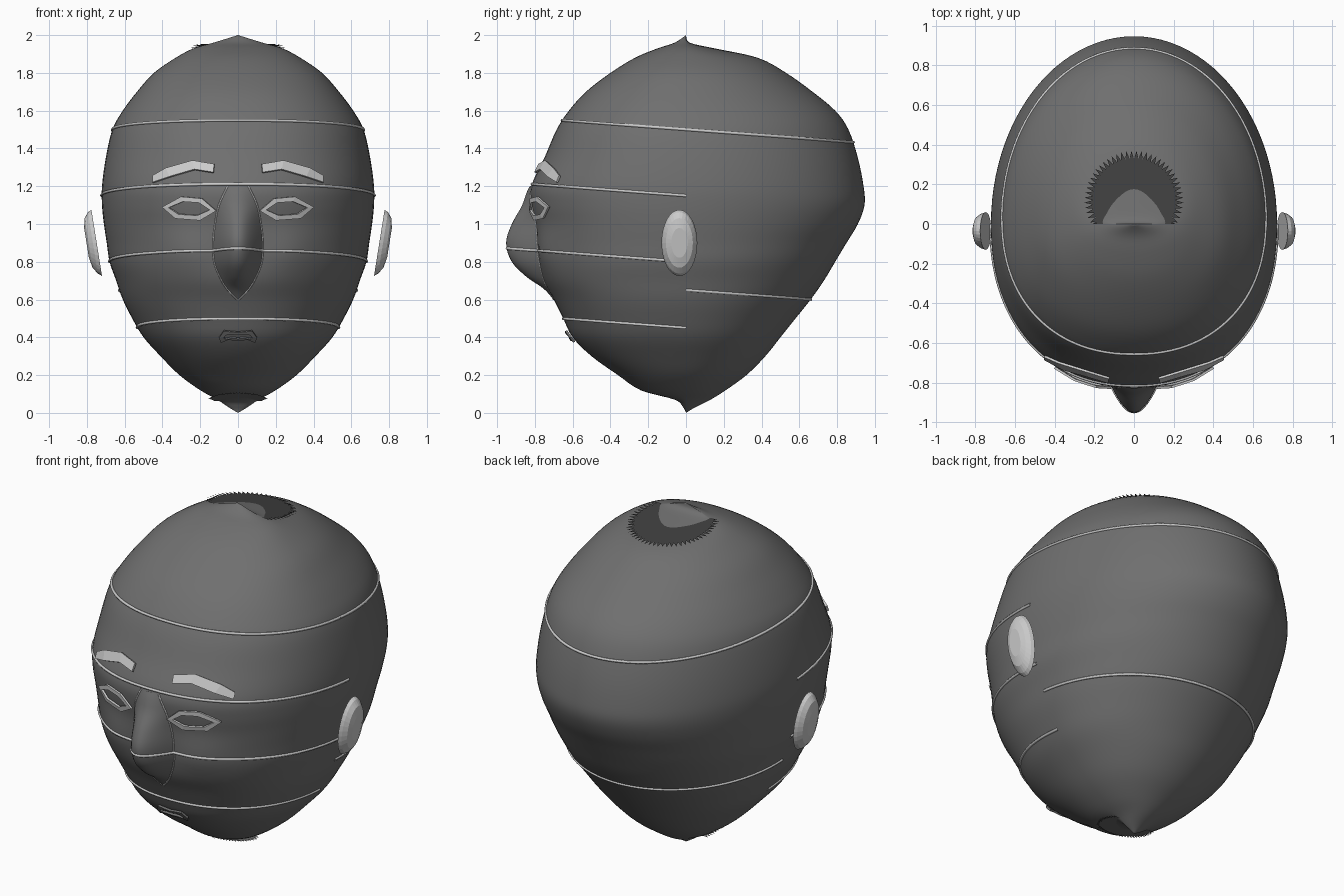
import bpy, bmesh, math
from math import sin, cos, pi

if "Cube" in bpy.data.objects:
    bpy.data.objects.remove(bpy.data.objects["Cube"])

# head profile rows: z, half width, front depth, back depth
ROWS = [(0, 0, 0, 0), (.03, .05, .015, .05), (.07, .11, .06, .13), (.12, .20, .24, .21),
        (.2, .31, .36, .32), (.3, .41, .50, .42), (.4, .50, .60, .50), (.5, .56, .65, .58),
        (.6, .61, .70, .66), (.7, .645, .755, .73), (.8, .68, .78, .79), (.9, .695, .79, .85),
        (1, .71, .80, .91), (1.1, .72, .82, .945), (1.2, .72, .82, .94), (1.35, .70, .75, .91),
        (1.5, .665, .685, .86), (1.6, .61, .62, .79), (1.7, .535, .53, .67), (1.8, .445, .40, .53),
        (1.88, .33, .27, .38), (1.93, .235, .15, .15), (1.96, .13, .06, .02), (2, 0, 0, 0)]
# nose rows: z, half width, height above the face
NOSE = [(.6, .004, 0), (.66, .06, .02), (.72, .095, .08), (.8, .125, .14), (.9, .13, .16),
        (1, .12, .12), (1.1, .10, .045), (1.2, .055, .005)]
N_EXP = 2.2


def smooth_rows(rows, n=4):
    """Catmull-Rom subdivision of a table of rows."""
    out = []
    for i in range(len(rows) - 1):
        a, b, c, d = (rows[max(0, min(len(rows) - 1, i + k))] for k in (-1, 0, 1, 2))
        for s in range(n):
            t = s / n
            out.append([.5 * (2*q + (r-p)*t + (2*p-5*q+4*r-w)*t*t + (3*q-p-3*r+w)*t**3)
                        for p, q, r, w in zip(a, b, c, d)])
    return out + [list(rows[-1])]


HEAD, NOSE_S = smooth_rows(ROWS), smooth_rows(NOSE)


def lookup(rows, z):
    z = max(rows[0][0], min(rows[-1][0], z))
    for a, b in zip(rows, rows[1:]):
        if a[0] <= z <= b[0]:
            t = (z - a[0]) / max(b[0] - a[0], 1e-6)
            return [p + (q - p) * t for p, q in zip(a[1:], b[1:])]
    return rows[-1][1:]


def face_y(x, z):
    w, f, _ = lookup(HEAD, z)
    y = -f * max(0, 1 - min(1, abs(x) / max(w, 1e-6)) ** N_EXP) ** (1 / N_EXP)
    return y - .02 * math.exp(-((abs(x) - .28) / .14) ** 2 - ((z - .85) / .12) ** 2)


def skin_y(x, z):
    y = face_y(x, z)
    if NOSE[0][0] < z < NOSE[-1][0]:
        w, h = lookup(NOSE_S, z)
        if abs(x) < w:
            y -= h * cos(x / w * pi / 2)
    return y


def material(name, g):
    m = bpy.data.materials.new(name)
    m.diffuse_color = (g, g, g, 1)
    m.use_nodes = True
    m.node_tree.nodes["Principled BSDF"].inputs["Base Color"].default_value = m.diffuse_color
    return m


SKIN, DARK = material("skin_grey", .16), material("dark_grey", .05)


def mesh_obj(name, verts, faces, mat=None, smooth=True, thick=0):
    me = bpy.data.meshes.new(name)
    me.from_pydata(verts, [], faces)
    bm = bmesh.new()
    bm.from_mesh(me)
    bmesh.ops.remove_doubles(bm, verts=bm.verts, dist=1e-5)
    bmesh.ops.recalc_face_normals(bm, faces=bm.faces)
    bm.to_mesh(me)
    bm.free()
    ob = bpy.data.objects.new(name, me)
    bpy.context.collection.objects.link(ob)
    if mat:
        me.materials.append(mat)
    for p in me.polygons:
        p.use_smooth = smooth
    if thick:
        m = ob.modifiers.new("thickness", 'SOLIDIFY')
        m.thickness, m.offset = thick, 0
    return ob


def grid_faces(rows, cols, wrap):
    return [(r*cols + c, r*cols + (c+1) % cols, (r+1)*cols + (c+1) % cols, (r+1)*cols + c)
            for r in range(rows - 1) for c in range(cols if wrap else cols - 1)]


def line(name, pts, radius):
    cu = bpy.data.curves.new(name, 'CURVE')
    cu.dimensions = '3D'
    cu.bevel_depth, cu.bevel_resolution = radius, 1
    sp = cu.splines.new('POLY')
    sp.points.add(len(pts) - 1)
    for p, co in zip(sp.points, pts):
        p.co = (*co, 1)
    ob = bpy.data.objects.new(name, cu)
    bpy.context.collection.objects.link(ob)


def spow(v, e):
    return math.copysign(abs(v) ** e, v)


def head_point(a, z, skin=face_y):
    """Angle 0 is the right side, negative angles run over the face."""
    w, f, b = lookup(HEAD, z)
    if sin(a) >= 0:
        return (w * cos(a), b * sin(a), z)
    x = w * spow(cos(a), 2 / N_EXP)
    return (x, min(0, skin(x, z)), z)


# head shell
SEG = 96
mesh_obj("head", [head_point(2*pi*c/SEG, r[0]) for r in HEAD for c in range(SEG)],
         grid_faces(len(HEAD), SEG, True), SKIN)

# nose and its outline
NC = 17
nv = []
for z, w, h in NOSE_S:
    for c in range(NC):
        x = w * (2 * c / (NC - 1) - 1)
        nv.append((x, face_y(x, z) - h * cos(x / w * pi / 2) - .002, z))
mesh_obj("nose", nv, grid_faces(len(NOSE_S), NC, False), SKIN)
for s, side in ((-1, "left"), (1, "right")):
    line("nose_outline_" + side, [(s*w, face_y(w, z), z) for z, w, h in NOSE_S], .005)


# tilted guide lines wrapped round the head
def band(name, z0, a0, a1, n=160):
    pts = []
    for i in range(n + 1):
        a, z = a0 + (a1 - a0) * i / n, z0
        for _ in range(6):
            p = head_point(a, z, skin_y)
            z = z0 - .075 * p[1]
        pts.append(p)
    line(name, pts, .008)


band("forehead_line", 1.5, 0, 2 * pi)
band("brow_line", 1.15, -pi, 0)
band("nose_line", .80, -pi, 0)
band("mouth_line", .45, -pi, 0)
band("nape_line", .65, 0, pi)


# flat ribbons on the face: rings and strips between two outlines
def ribbon(name, outer, inner, s=1, closed=True, mat=None):
    n = len(outer)
    v = [(s*x, face_y(x, z) - .018, z) for x, z in outer + inner]
    f = [(i, (i+1) % n, n + (i+1) % n, n + i) for i in range(n if closed else n - 1)]
    mesh_obj(name, v, f, mat, False, .012)


def shrink(pts, kx, kz):
    cx = (min(p[0] for p in pts) + max(p[0] for p in pts)) / 2
    cz = (min(p[1] for p in pts) + max(p[1] for p in pts)) / 2
    return [(cx + (x-cx)*kx, cz + (z-cz)*kz) for x, z in pts]


EYE = [(.115, 1.07), (.19, 1.135), (.30, 1.145), (.40, 1.09), (.33, 1.03), (.20, 1.02)]
BROW_TOP = [(.125, 1.315), (.24, 1.335), (.38, 1.295), (.45, 1.255)]
BROW_LOW = [(.13, 1.272), (.23, 1.288), (.36, 1.25), (.45, 1.22)]
MOUTH = [(-.1, .40), (-.075, .435), (0, .428), (.075, .435), (.1, .40), (.09, .375),
         (.05, .39), (0, .385), (-.05, .39), (-.09, .375)]
for s, side in ((-1, "left"), (1, "right")):
    ribbon("eye_" + side, EYE, shrink(EYE, .76, .58), s)
    ribbon("eyebrow_" + side, BROW_TOP, BROW_LOW, s, False)
ribbon("mouth", MOUTH, shrink(MOUTH, .75, .45), 1, True, SKIN)

# ears: tilted oval backs with a shallow dome
EC = 32
for s, side in ((-1, "left"), (1, "right")):
    ev = []
    for k, out in ((1, 0), (.93, .02), (.75, .043), (.45, .054)):
        for c in range(EC):
            a = 2 * pi * c / EC
            z = .175 * k * sin(a)
            ev.append((s * (.748 + .16*z + out), -.035 + .095*k*cos(a), .9 + z))
    ef = grid_faces(4, EC, True) + [tuple(range(EC)), tuple(range(3*EC, 4*EC))]
    mesh_obj("ear_" + side, ev, ef, None, False)


# fringed patches at crown and chin
def patch(name, cy, r, z0, slope, mat, d):
    v = [(0, cy, z0 + slope * cy)]
    n = 120
    for i in range(n):
        a = 2 * pi * i / n
        k = r * (1.0 if i % 2 else .84)
        y = cy + k * sin(a)
        y = max(y, 0) if d > 0 else min(y, 0)
        v.append((k * cos(a), y, z0 + slope * y))
    mesh_obj(name, v, [(0, i + 1, (i+1) % n + 1) for i in range(n)], mat, False)


patch("crown_patch", .12, .25, 1.953, -.16, DARK, 1)
patch("chin_patch", -.07, .16, .062, -.2, SKIN, -1)
